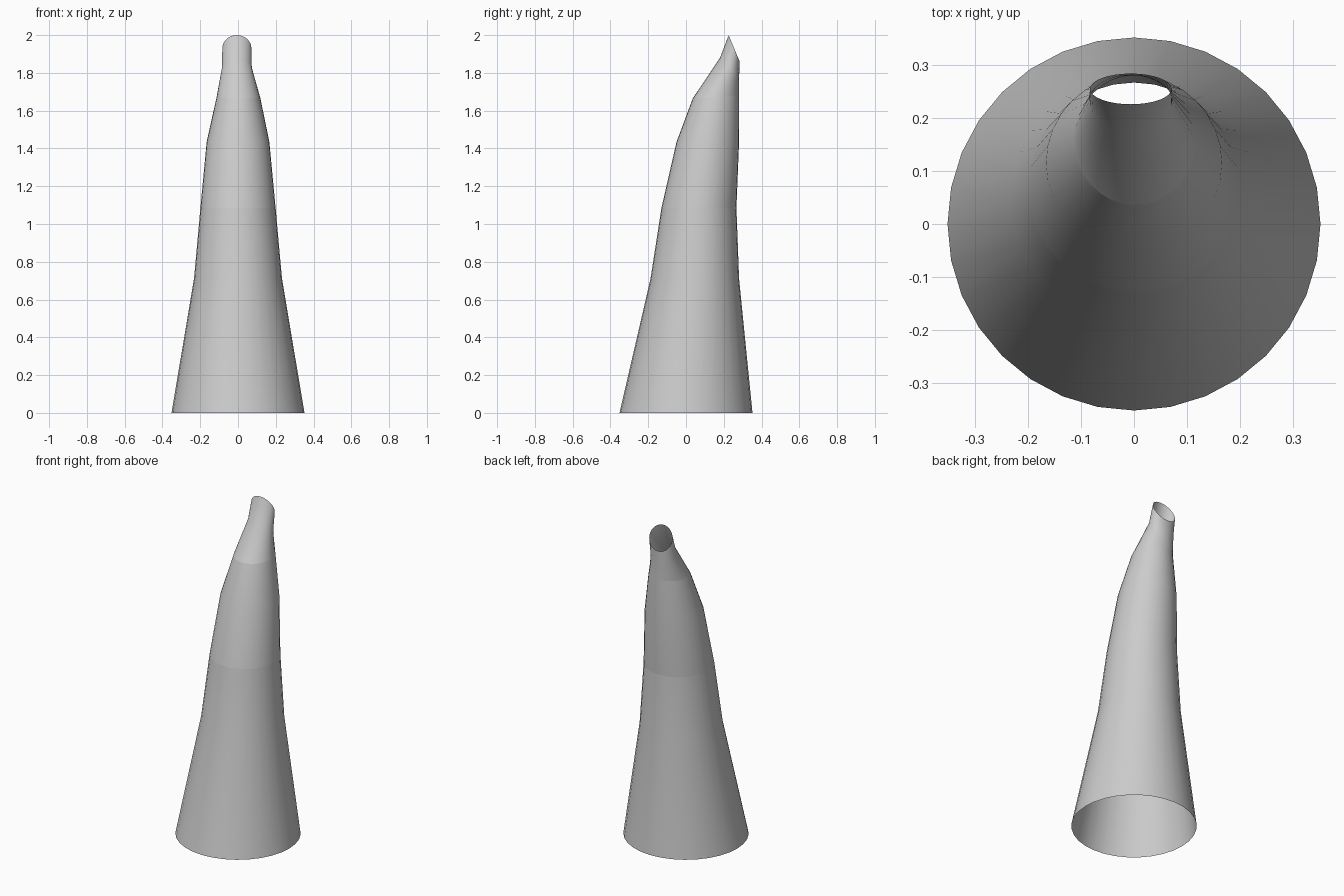
import bpy, bmesh, math

if "Cube" in bpy.data.objects:
    bpy.data.objects.remove(bpy.data.objects["Cube"])

SIDES = 32
# Each ring: x centre, half width, (front y, front z), (back y, back z), hard seam
RINGS = [
    (0.0,    0.352, (-0.352, 0.0),  (0.352, 0.0),  False),
    (0.0,    0.233, (-0.188, 0.71), (0.281, 0.71), False),
    (0.0,    0.199, (-0.13, 1.085), (0.267, 1.085), True),
    (0.0,    0.166, (-0.05, 1.435), (0.281, 1.435), False),
    (0.002,  0.115, (0.036, 1.665), (0.281, 1.68), True),
    (-0.006, 0.079, (0.18, 1.88),   (0.281, 1.77), False),
    (-0.006, 0.077, (0.226, 2.0),   (0.284, 1.86), False),
]

# Open, bent horn shell lofted through the tilted rings
bm = bmesh.new()
loops = []
for cx, hw, (fy, fz), (by, bz), seam in RINGS:
    loop = []
    for i in range(SIDES):
        a = 2 * math.pi * i / SIDES
        t = (1 + math.sin(a)) / 2
        loop.append(bm.verts.new((cx + hw * math.cos(a),
                                  fy + (by - fy) * t,
                                  fz + (bz - fz) * t)))
    loops.append(loop)

for lower, upper in zip(loops, loops[1:]):
    for i in range(SIDES):
        j = (i + 1) % SIDES
        bm.faces.new((lower[i], lower[j], upper[j], upper[i])).smooth = True

# Hard shading seams between the sections
for loop, ring in zip(loops, RINGS):
    if ring[4]:
        for i in range(SIDES):
            bm.edges.get((loop[i], loop[(i + 1) % SIDES])).smooth = False

mesh = bpy.data.meshes.new("horn_shell")
bm.to_mesh(mesh)
bm.free()
horn = bpy.data.objects.new("horn_shell", mesh)
bpy.context.collection.objects.link(horn)
